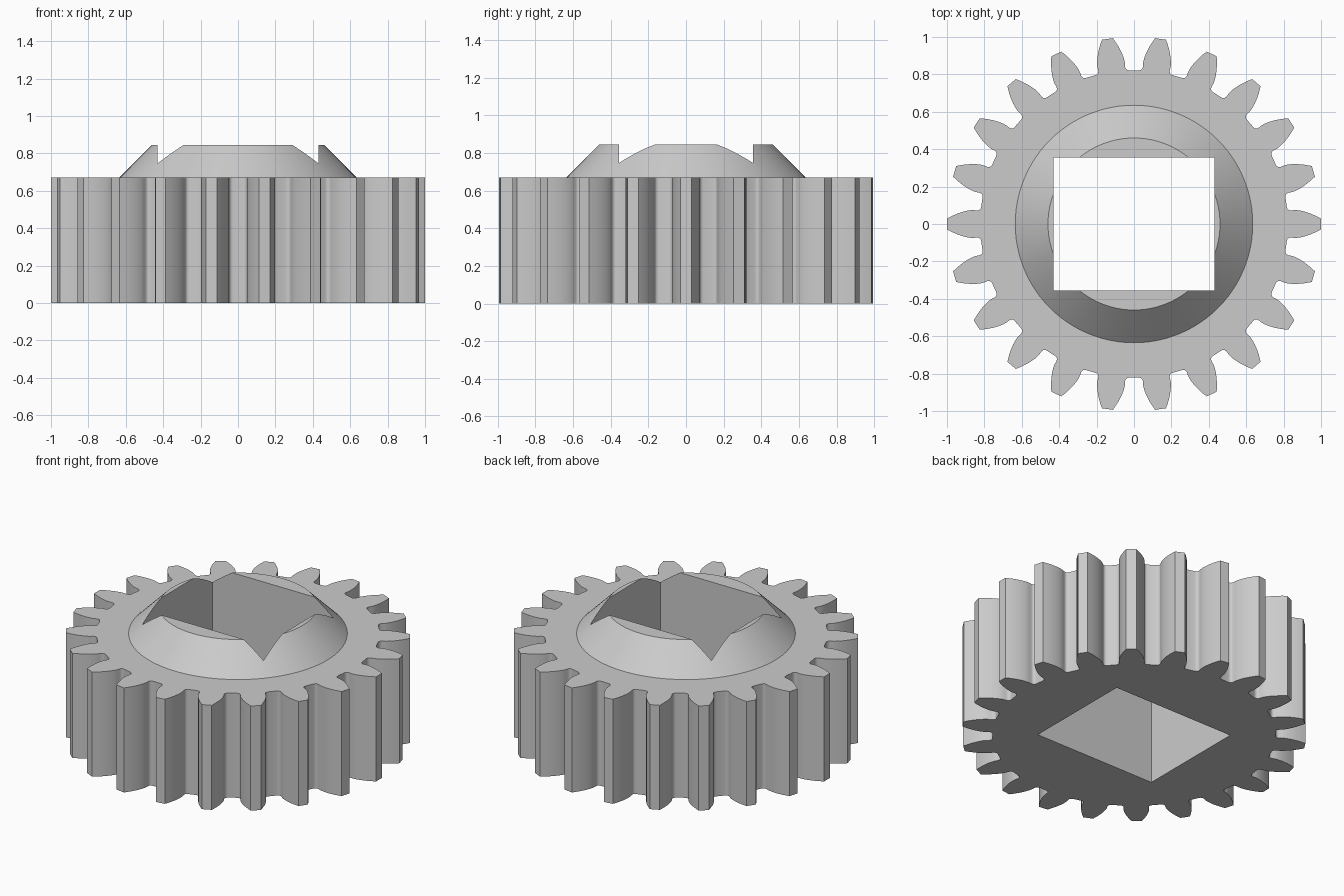
import bpy
import bmesh
from math import acos, cos, sin, pi, tan, radians

default = bpy.data.objects.get("Cube")
if default:
    bpy.data.objects.remove(default, do_unlink=True)

TEETH = 22
TIP = 1.0
MODULE = 2 * TIP / (TEETH + 2)
PITCH = MODULE * TEETH / 2
BASE = PITCH * cos(radians(20))
ROOT = 0.822
BODY_TOP = 0.67
HUB_TOP = 0.845

grey = bpy.data.materials.new("plain grey")
grey.use_nodes = True
colour = (0.6, 0.6, 0.6, 1)
grey.diffuse_color = colour
grey.node_tree.nodes["Principled BSDF"].inputs["Base Color"].default_value = colour


def involute(angle):
    return tan(angle) - angle


def half_angle(r):
    """Half the angular width of a tooth at radius r."""
    a = acos(min(1, BASE / r))
    return pi / (2 * TEETH) + involute(radians(20)) - involute(a)


def make_object(name, bm):
    bmesh.ops.recalc_face_normals(bm, faces=bm.faces)
    mesh = bpy.data.meshes.new(name)
    bm.to_mesh(mesh)
    bm.free()
    mesh.materials.append(grey)
    obj = bpy.data.objects.new(name, mesh)
    bpy.context.collection.objects.link(obj)
    return obj


# Half tooth as (radius, angle): root, rounded fillet, involute flank
fillet = 0.02
edge = half_angle(BASE)
flank = []
for i in range(5):
    t = i / 4 * pi / 2
    flank.append((ROOT + fillet * (1 - cos(t)),
                  edge + fillet / ROOT * (1 - sin(t))))
for i in range(9):
    r = BASE + (TIP - BASE) * (i / 8) ** 1.5
    flank.append((r, half_angle(r)))

# Toothed body
bm = bmesh.new()
ring = []
for tooth in range(TEETH):
    centre = tooth * 2 * pi / TEETH
    outline = [(r, -a) for r, a in flank] + [(r, a) for r, a in reversed(flank)]
    for r, a in outline:
        ring.append(bm.verts.new((r * cos(centre + a), r * sin(centre + a), 0)))
bottom = bm.faces.new(ring)
result = bmesh.ops.extrude_face_region(bm, geom=[bottom], use_keep_orig=True)
top = [v for v in result["geom"] if isinstance(v, bmesh.types.BMVert)]
bmesh.ops.translate(bm, verts=top, vec=(0, 0, BODY_TOP))
gear = make_object("toothed_gear", bm)

# Tapered hub, sunk into the body
sink = 0.1
height = HUB_TOP - BODY_TOP + sink
bm = bmesh.new()
bmesh.ops.create_cone(bm, cap_ends=True, segments=96, radius1=0.635 + sink,
                      radius2=0.46, depth=height)
bmesh.ops.translate(bm, verts=bm.verts, vec=(0, 0, HUB_TOP - height / 2))
hub = make_object("hub_helper", bm)

# Rectangular shaft hole
bm = bmesh.new()
bmesh.ops.create_cube(bm, size=2)
bmesh.ops.scale(bm, verts=bm.verts, vec=(0.43, 0.356, 2))
hole = make_object("hole_cutter", bm)

for helper, operation in ((hub, "UNION"), (hole, "DIFFERENCE")):
    helper.hide_render = True
    mod = gear.modifiers.new(operation.title(), "BOOLEAN")
    mod.object = helper
    mod.operation = operation
    mod.solver = "EXACT"

# Bake the joins, then drop the helpers
bpy.context.view_layer.update()
depsgraph = bpy.context.evaluated_depsgraph_get()
baked = bpy.data.meshes.new_from_object(gear.evaluated_get(depsgraph))
gear.modifiers.clear()
gear.data = baked
for helper in (hub, hole):
    bpy.data.objects.remove(helper, do_unlink=True)

bpy.ops.object.select_all(action="DESELECT")
gear.select_set(True)
bpy.context.view_layer.objects.active = gear
bpy.ops.object.shade_smooth_by_angle(angle=radians(30))
